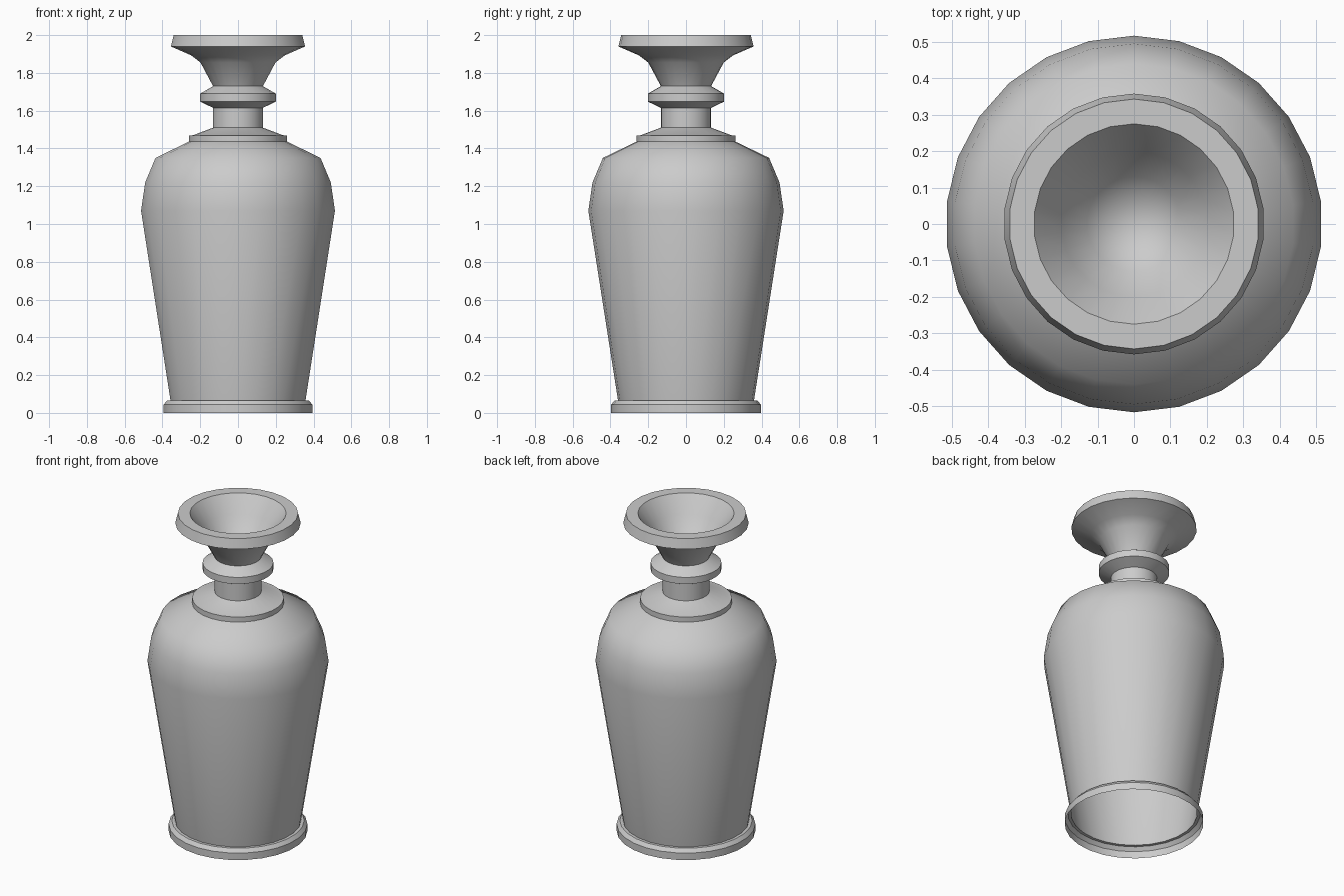
import bpy
import bmesh
from math import cos, sin, pi, radians

SIDES = 26

cube = bpy.data.objects.get("Cube")
if cube:
    bpy.data.objects.remove(cube, do_unlink=True)

# One plain grey for the whole vessel
grey = bpy.data.materials.new("plain_grey")
grey.use_nodes = True
color = (0.6, 0.6, 0.6, 1)
grey.diffuse_color = color
grey.node_tree.nodes["Principled BSDF"].inputs["Base Color"].default_value = color


def lathe(name, profile, soft=False):
    """Turn (radius, height) points, listed along the outside, about z."""
    bm = bmesh.new()
    rings = []
    for r, z in profile:
        angles = [pi / 2 + 2 * pi * k / SIDES for k in range(SIDES)]
        if r == 0:
            rings.append([bm.verts.new((0, 0, z))] * SIDES)
        else:
            rings.append([bm.verts.new((r * cos(a), r * sin(a), z)) for a in angles])
    for low, high in zip(rings, rings[1:]):
        for k in range(SIDES):
            n = (k + 1) % SIDES
            corners = [low[k], low[n], high[n], high[k]]
            bm.faces.new(list(dict.fromkeys(corners)))
    mesh = bpy.data.meshes.new(name)
    bm.to_mesh(mesh)
    bm.free()
    mesh.materials.append(grey)
    obj = bpy.data.objects.new(name, mesh)
    bpy.context.collection.objects.link(obj)
    bpy.ops.object.select_all(action="DESELECT")
    obj.select_set(True)
    bpy.context.view_layer.objects.active = obj
    if soft:
        bpy.ops.object.shade_smooth()
    else:
        bpy.ops.object.shade_smooth_by_angle(angle=radians(30))
    return obj


# Open foot and body shell
lathe("foot", [(.396, 0), (.396, .044), (.378, .066), (.36, .066)])
lathe("body", [(.36, .066), (.517, 1.07), (.495, 1.22), (.44, 1.35), (.262, 1.436)],
      soft=True)

# Collar, neck and the ring around it
lathe("collar", [(.262, 1.436), (.262, 1.468), (.24, 1.47), (.133, 1.51)])
lathe("neck", [(.133, 1.51), (.133, 1.615)])
lathe("neck_ring", [(.133, 1.615), (.202, 1.648), (.202, 1.69), (.133, 1.73)])

# Flared mouth with its rim and hollow
lathe("mouth_flare", [(.133, 1.73), (.2, 1.855), (.25, 1.893), (.358, 1.94)], soft=True)
lathe("mouth_rim", [(.358, 1.94), (.343, 2), (.275, 2)])
lathe("mouth_hollow", [(.275, 2), (.2, 1.9), (.13, 1.79), (.06, 1.745), (0, 1.735)],
      soft=True)
